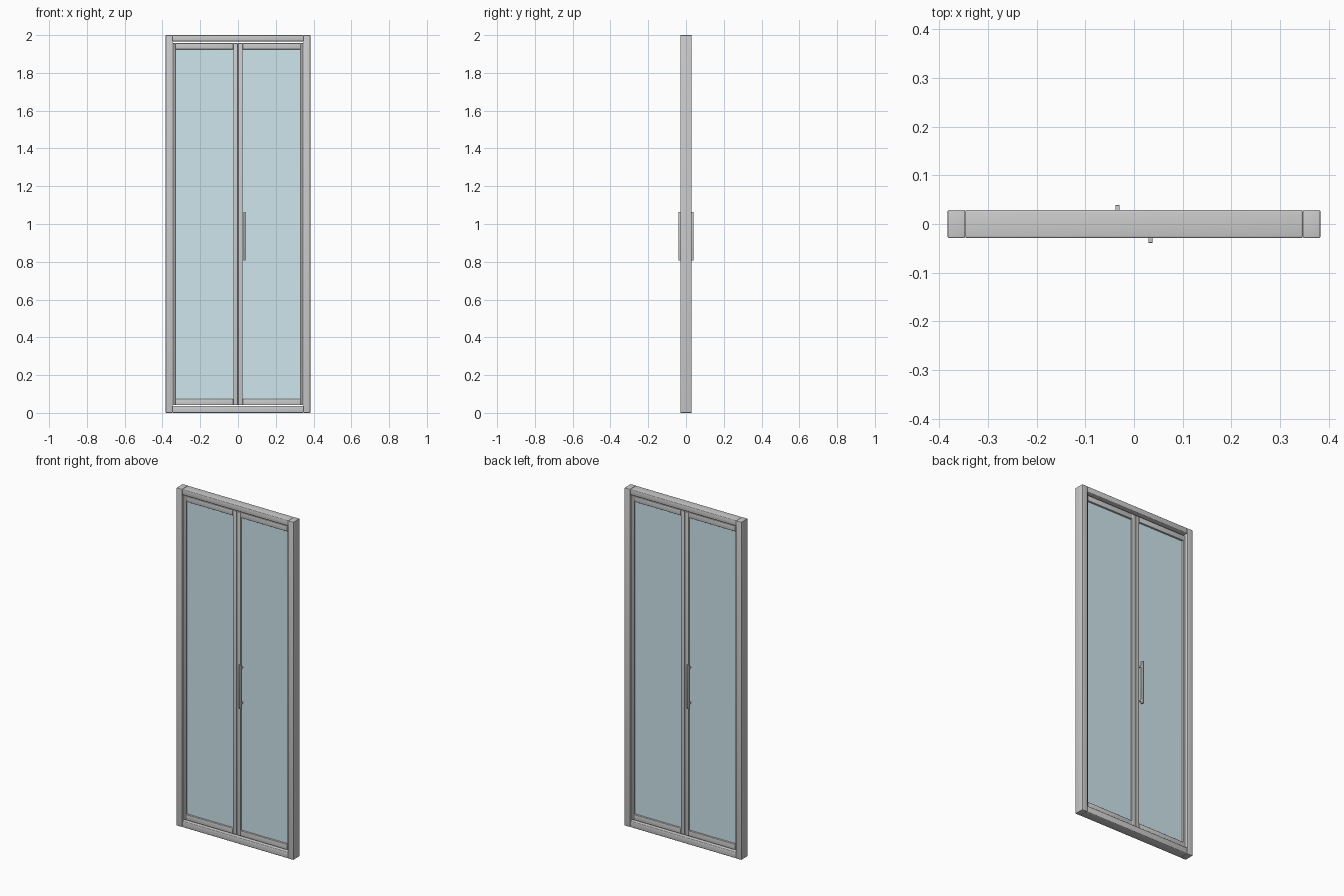
import bpy

if "Cube" in bpy.data.objects:
    bpy.data.objects.remove(bpy.data.objects["Cube"])

H = 2.0                # overall height
HALF_W = 0.383         # half overall width
HALF_D = 0.029         # half frame depth
JAMB_IN = 0.347        # inner face of the side jambs
LEAF_OUT = 0.345       # outer edge of a door leaf
LEAF_Z = (0.041, 1.957)
STILE_D = 0.014        # half depth of the leaf profiles


def box(name, x, y, z, bevel=0.0, material=None):
    """Box from (min, max) ranges, with softly rounded edges."""
    bpy.ops.mesh.primitive_cube_add(size=1, location=[(a + b) / 2 for a, b in (x, y, z)])
    ob = bpy.context.object
    ob.name = name
    ob.scale = [abs(b - a) for a, b in (x, y, z)]
    bpy.ops.object.transform_apply(location=False, rotation=False, scale=True)
    if bevel:
        mod = ob.modifiers.new("rounded_edges", 'BEVEL')
        mod.width = bevel
        mod.segments = 3
        bpy.ops.object.modifier_apply(modifier=mod.name)
        bpy.ops.object.shade_smooth_by_angle()
    if material:
        ob.data.materials.append(material)
    return ob


def span(s, a, b):
    """Range mirrored to side s."""
    return tuple(sorted((s * a, s * b)))


glass = bpy.data.materials.new("glass")
glass.diffuse_color = (0.62, 0.79, 0.84, 1)
glass.use_nodes = True
glass.node_tree.nodes["Principled BSDF"].inputs["Base Color"].default_value = glass.diffuse_color

# Outer frame
depth = (-HALF_D, HALF_D)
box("top_rail", (-JAMB_IN, JAMB_IN), depth, (1.967, H), 0.004)
box("sill", (-JAMB_IN, JAMB_IN), depth, (0, 0.037), 0.004)

leaf_d = (-STILE_D, STILE_D)
for s, side in ((-1, "left"), (1, "right")):
    box(f"{side}_jamb", span(s, JAMB_IN, HALF_W), depth, (0, H), 0.003)

    # Door leaf: two stiles, two rails and a pane
    box(f"{side}_outer_stile", span(s, 0.332, LEAF_OUT), leaf_d, LEAF_Z, 0.0015)
    box(f"{side}_meeting_stile", span(s, 0.001, 0.025), leaf_d, LEAF_Z, 0.002)
    box(f"{side}_leaf_top_rail", span(s, 0.025, 0.332), leaf_d, (1.925, LEAF_Z[1]), 0.002)
    box(f"{side}_leaf_bottom_rail", span(s, 0.025, 0.332), leaf_d, (LEAF_Z[0], 0.073), 0.002)
    box(f"{side}_pane", span(s, 0.023, 0.334), (-0.003, 0.003), (0.071, 1.927), 0, glass)

    # Pull handle: front of the right leaf, back of the left leaf
    box(f"{side}_handle", span(s, 0.0295, 0.0385), span(-s, 0.021, 0.039), (0.806, 1.064), 0.0015)
    for z in (0.83, 1.04):
        box(f"{side}_handle_post", span(s, 0.032, 0.036), span(-s, 0.002, 0.023),
            (z - 0.004, z + 0.004))
